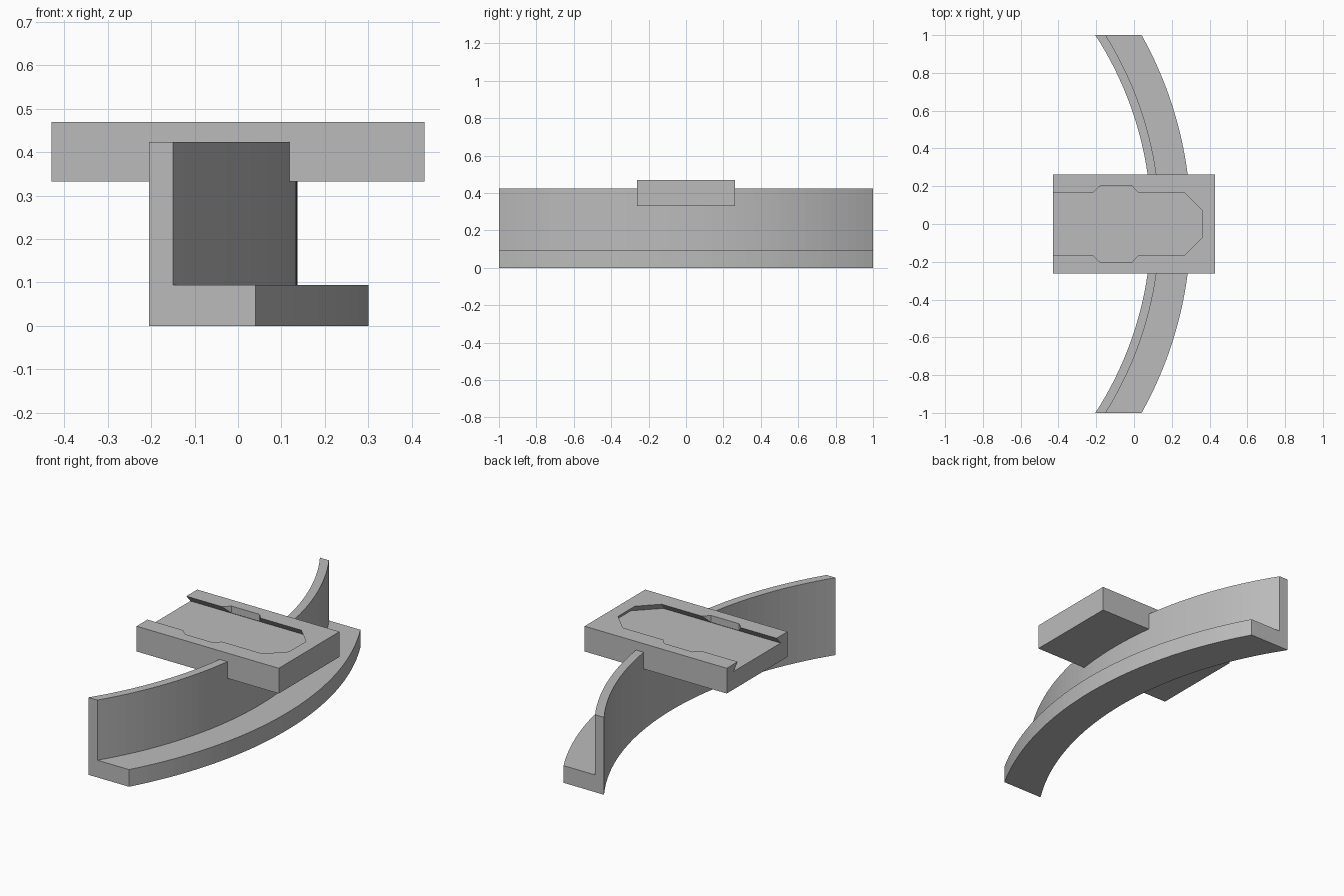
import bpy, bmesh, math

if "Cube" in bpy.data.objects:
    bpy.data.objects.remove(bpy.data.objects["Cube"])

grey = bpy.data.materials.new("plain_grey")
grey.diffuse_color = (0.5, 0.5, 0.5, 1)
grey.use_nodes = True
grey.node_tree.nodes["Principled BSDF"].inputs["Base Color"].default_value = grey.diffuse_color


def loft(name, rings):
    """Closed solid through matching rings of points."""
    bm = bmesh.new()
    vs = [[bm.verts.new(p) for p in r] for r in rings]
    n = len(vs[0])
    for a, b in zip(vs, vs[1:]):
        for i in range(n):
            j = (i + 1) % n
            bm.faces.new((a[i], a[j], b[j], b[i]))
    bm.faces.new(vs[0])
    bm.faces.new(vs[-1])
    bmesh.ops.recalc_face_normals(bm, faces=bm.faces)
    me = bpy.data.meshes.new(name)
    bm.to_mesh(me)
    bm.free()
    ob = bpy.data.objects.new(name, me)
    me.materials.append(grey)
    bpy.context.collection.objects.link(ob)
    return ob


# Curved bracket: L section (radius, height) swept along concentric arcs
CENTRE = -1.748
R_BACK, R_WALL, R_LEDGE = 1.839, 1.885, 2.049
section = [(R_BACK, 0), (R_LEDGE, 0), (R_LEDGE, 0.094),
           (R_WALL, 0.094), (R_WALL, 0.423), (R_BACK, 0.423)]
STEPS = 44
rings = []
for k in range(STEPS + 1):
    y = -1 + 2 * k / STEPS
    rings.append([(CENTRE + math.sqrt(r * r - y * y), y, z) for r, z in section])
loft("curved_bracket", rings)

# Mounting plate
TOP, FLOOR = 0.47, 0.43
plate_outline = [(-0.43, -0.262), (0.43, -0.262), (0.43, 0.262), (-0.43, 0.262)]
plate = loft("mounting_plate", [[(x, y, z) for x, y in plate_outline]
                                for z in (0.332, TOP)])


def mirrored(half):
    return half + [(x, -y) for x, y in reversed(half)]


def groove_ring(out, z):
    """Slot outline with a pointed end, widened by out."""
    t = out * 0.414
    half = [(-0.5, 0.168 + out), (0.265 + t, 0.168 + out), (0.36 + out, 0.073 + t)]
    return [(x, y, z) for x, y in mirrored(half)]


# Undercut slot, open at the left end
slope = 0.035 / (TOP - FLOOR)
slot = loft("slot_cutter", [groove_ring(0.035, FLOOR),
                            groove_ring(-0.02 * slope, TOP + 0.02)])

# Side notches in the slot lips
notch_half = [(-0.215, 0.168), (-0.18, 0.201), (-0.01, 0.201), (0.02, 0.168)]
notch = loft("notch_cutter", [[(x, y, z) for x, y in mirrored(notch_half)]
                              for z in (FLOOR + 0.0004, TOP + 0.03)])

for cutter in (slot, notch):
    cutter.hide_render = True
    cutter.hide_viewport = True
    mod = plate.modifiers.new(cutter.name, 'BOOLEAN')
    mod.operation = 'DIFFERENCE'
    mod.solver = 'EXACT'
    mod.object = cutter
